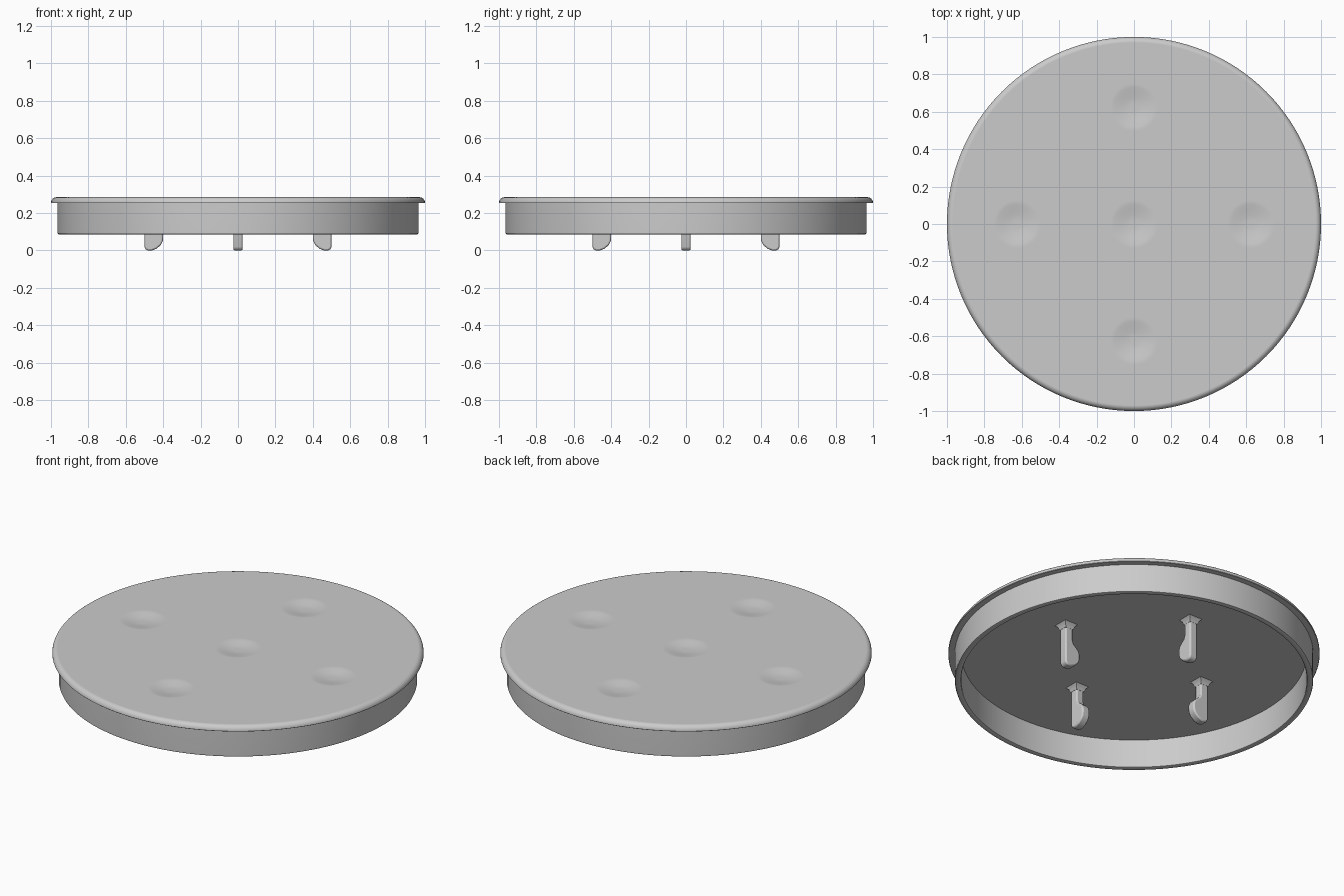
import bpy
import bmesh
import math
from mathutils import Matrix

cube = bpy.data.objects.get("Cube")
if cube:
    bpy.data.objects.remove(cube, do_unlink=True)

grey = bpy.data.materials.new("plain grey")
grey.use_nodes = True
COLOUR = (0.6, 0.6, 0.6, 1)
grey.diffuse_color = COLOUR
grey.node_tree.nodes["Principled BSDF"].inputs["Base Color"].default_value = COLOUR


def finish(bm, name):
    """Turn a bmesh into a grey object."""
    bmesh.ops.recalc_face_normals(bm, faces=bm.faces)
    mesh = bpy.data.meshes.new(name)
    bm.to_mesh(mesh)
    bm.free()
    mesh.materials.append(grey)
    obj = bpy.data.objects.new(name, mesh)
    bpy.context.collection.objects.link(obj)
    return obj


def select(obj):
    bpy.ops.object.select_all(action='DESELECT')
    obj.select_set(True)
    bpy.context.view_layer.objects.active = obj


def smooth(obj, degrees=35):
    select(obj)
    bpy.ops.object.shade_smooth_by_angle(angle=math.radians(degrees))


def lathe(name, profile, sides, centre=(0, 0), turn=0):
    """Revolve (radius, z) points about a vertical axis and cap both ends."""
    bm = bmesh.new()
    rings = []
    for r, z in profile:
        angles = [turn + math.tau * i / sides for i in range(sides)]
        rings.append([bm.verts.new((centre[0] + r * math.cos(a),
                                    centre[1] + r * math.sin(a), z)) for a in angles])
    for low, high in zip(rings, rings[1:]):
        for i in range(sides):
            j = (i + 1) % sides
            bm.faces.new((low[i], low[j], high[j], high[i]))
    bm.faces.new(rings[0])
    bm.faces.new(rings[-1])
    return finish(bm, name)


TOP, CEILING, BOTTOM = 0.285, 0.255, 0.085

# Lid: ceiling, hollow skirt, overhanging rounded rim and flat top
rim = [(0.97 + 0.03 * math.cos(a), 0.255 + 0.03 * math.sin(a))
       for a in [math.pi / 2 * i / 6 for i in range(7)]]
lid = lathe("lid", [(0.93, CEILING), (0.93, BOTTOM + 0.01), (0.933, BOTTOM + 0.003),
                    (0.94, BOTTOM), (0.955, BOTTOM), (0.962, BOTTOM + 0.003),
                    (0.965, BOTTOM + 0.01), (0.965, 0.253), (0.998, 0.253)] + rim, 128)

# Five shallow round dimples in the top
SPACING = 0.625
for x, y in [(0, 0), (1, 0), (-1, 0), (0, 1), (0, -1)]:
    bowl = [(0.02, -0.014), (0.05, -0.012), (0.08, -0.007), (0.105, -0.003),
            (0.128, 0), (0.135, 0.02)]
    cutter = lathe("dimple_cutter", [(r, TOP + z) for r, z in bowl], 40,
                   (x * SPACING, y * SPACING))
    cutter.hide_render = True
    cut = lid.modifiers.new("dimple", 'BOOLEAN')
    cut.operation = 'DIFFERENCE'
    cut.solver = 'EXACT'
    cut.object = cutter
    select(lid)
    bpy.ops.object.modifier_apply(modifier=cut.name)
    bpy.data.objects.remove(cutter, do_unlink=True)
smooth(lid)
weighted = lid.modifiers.new("even_shading", 'WEIGHTED_NORMAL')
weighted.keep_sharp = True

# Hooks below the ceiling: square stem with a rounded bulge facing the centre
HALF = 0.025
hook_outline = [(0.5, 0.265), (0.5, 0.02), (0.494, 0.006), (0.48, 0), (0.46, 0),
                (0.435, 0.01), (0.412, 0.03), (0.402, 0.05), (0.4, 0.07), (0.4, 0.09),
                (0.408, 0.11), (0.425, 0.127), (0.442, 0.14), (0.45, 0.16), (0.45, 0.265)]
sides = {"left": 0, "back": 1, "right": 2, "front": 3}
for side, quarter in sides.items():
    angle = quarter * math.pi / 2
    bm = bmesh.new()
    face = bm.faces.new([bm.verts.new((x, -HALF, z)) for x, z in hook_outline])
    grown = bmesh.ops.extrude_face_region(bm, geom=[face])["geom"]
    bmesh.ops.translate(bm, vec=(0, 2 * HALF, 0),
                        verts=[v for v in grown if isinstance(v, bmesh.types.BMVert)])
    bmesh.ops.transform(bm, matrix=Matrix.Rotation(angle, 4, 'Z'), verts=bm.verts)
    hook = finish(bm, side + "_hook")
    bevel = hook.modifiers.new("soft_edges", 'BEVEL')
    bevel.width = 0.008
    bevel.segments = 2
    bevel.limit_method = 'ANGLE'
    bevel.angle_limit = math.radians(60)
    smooth(hook, 50)

    # Flared foot where the stem meets the ceiling
    flare = [(0.047, CEILING + 0.003), (0.033, 0.245), (0.026, 0.225)]
    foot = lathe(side + "_hook_foot", [(r * math.sqrt(2), z) for r, z in flare], 4,
                 (0.475 * math.cos(angle), 0.475 * math.sin(angle)), math.pi / 4)
    smooth(foot)
